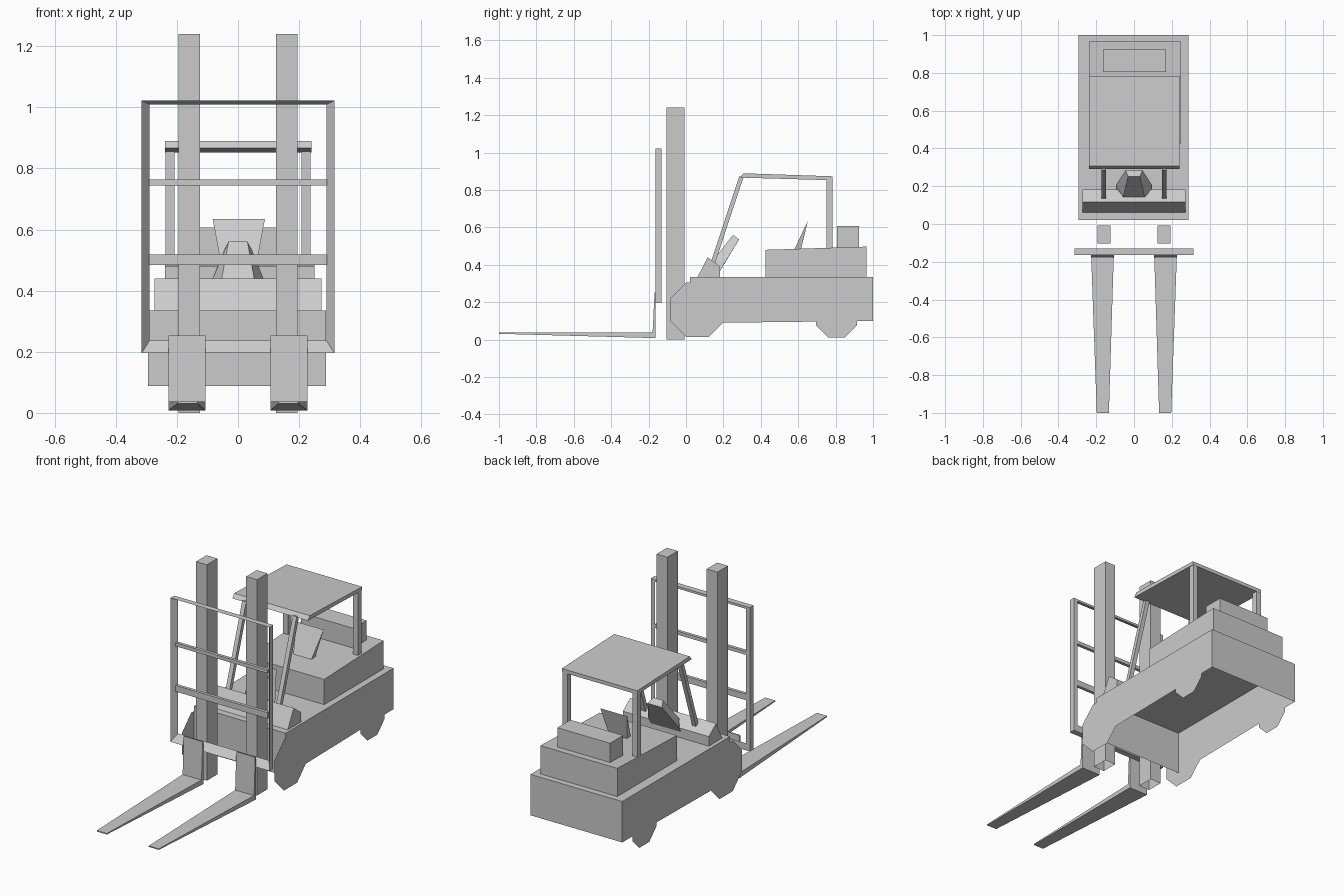
import bpy, bmesh, math

if "Cube" in bpy.data.objects:
    bpy.data.objects.remove(bpy.data.objects["Cube"])

gray = bpy.data.materials.new("plain gray")
gray.diffuse_color = (0.6, 0.6, 0.6, 1)
gray.use_nodes = True
gray.node_tree.nodes["Principled BSDF"].inputs["Base Color"].default_value = gray.diffuse_color


def make(name, verts, faces, fix=True):
    me = bpy.data.meshes.new(name)
    me.from_pydata(verts, [], faces)
    bm = bmesh.new()
    bm.from_mesh(me)
    if fix:
        bmesh.ops.recalc_face_normals(bm, faces=bm.faces[:])
    bm.to_mesh(me)
    bm.free()
    me.materials.append(gray)
    ob = bpy.data.objects.new(name, me)
    bpy.context.collection.objects.link(ob)
    return ob


def loft(name, a, b, cap_a=True, cap_b=True):
    """Skin between two rings of equal length."""
    n = len(a)
    faces = [(i, (i + 1) % n, n + (i + 1) % n, n + i) for i in range(n)]
    if cap_a:
        faces.append(tuple(range(n)))
    if cap_b:
        faces.append(tuple(range(n, 2 * n)))
    return make(name, list(a) + list(b), faces)


def rect(x0, x1, y0, y1, z):
    return [(x0, y0, z), (x1, y0, z), (x1, y1, z), (x0, y1, z)]


def box(name, x0, x1, y0, y1, z0, z1, open_bottom=False):
    return loft(name, rect(x0, x1, y0, y1, z0), rect(x0, x1, y0, y1, z1), not open_bottom)


def prism(name, profile, x0, x1, open_bottom=False):
    """Extrude a (y, z) profile along x; its first edge can be left open."""
    n = len(profile)
    verts = [(x, y, z) for x in (x0, x1) for y, z in profile]
    faces = [(i, (i + 1) % n, n + (i + 1) % n, n + i)
             for i in range(1 if open_bottom else 0, n)]
    faces += [tuple(range(n)), tuple(range(n, 2 * n))]
    return make(name, verts, faces)


# Chassis shell, open underneath
prism("chassis", [(.022, .088), (1, .1), (1, .335), (.022, .335)], -.295, .288, True)
# Engine cover with a slightly sloped top, and the block on it
prism("engine_cover", [(.425, .335), (.965, .335), (.965, .497), (.425, .48)], -.239, .25, True)
box("rear_block", -.165, .17, .806, .925, .485, .606, True)
# Dashboard ridge
prism("dashboard", [(.062, .335), (.183, .335), (.183, .39), (.116, .44)], -.273, .273, True)

# Steering console: narrow front, wider back
loft("steering_console",
     [(-.06, .135, .41), (.06, .135, .41), (.055, .15, .43),
      (.031, .252, .56), (-.031, .252, .56), (-.055, .15, .43)],
     [(-.095, .172, .35), (.095, .172, .35), (.095, .207, .41),
      (.045, .284, .535), (-.045, .284, .535), (-.095, .207, .41)])

# Seat back: wedge, wider at the top
make("seat_back",
     [(-.055, .58, .484), (.06, .58, .484), (.06, .615, .485), (-.055, .615, .485),
      (-.083, .652, .635), (.088, .652, .635)],
     [(0, 1, 5, 4), (2, 3, 4, 5), (1, 2, 5), (3, 0, 4), (0, 3, 2, 1)])

# Overhead guard roof
prism("guard_roof", [(.29, .866), (.783, .852), (.783, .873), (.307, .889)], -.239, .241)

for s, side in ((-1, "left"), (1, "right")):
    def span(a, b):
        return (min(s * a, s * b), max(s * a, s * b))

    # Guard posts
    x0, x1 = span(.207, .238)
    box("rear_post_" + side, x0, x1, .75, .782, .485, .86)
    x0, x1 = span(.148, .173)
    loft("front_post_" + side, rect(x0, x1, .128, .152, .40), rect(x0, x1, .285, .309, .872))

    # Mast rail
    x0, x1 = span(.125, .194)
    box("mast_" + side, x0, x1, -.104, -.009, 0, 1.24, True)

    # Fork: tapering blade and upright shank
    x0, x1 = span(.107, .227)
    t0, t1 = span(.133, .197)
    loft("fork_blade_" + side,
         [(x0, -.165, .008), (x1, -.165, .008), (x1, -.165, .037), (x0, -.165, .037)],
         [(t0, -1, .031), (t1, -1, .031), (t1, -1, .037), (t0, -1, .037)])
    prism("fork_shank_" + side,
          [(-.18, .008), (-.162, .008), (-.162, .253), (-.168, .253)], x0, x1)

    # Flat octagonal wheels lying on the chassis sides
    for end, y, z, r in (("front", .061, .159, .157), ("rear", .804, .121, .118)):
        ang = [math.pi / 8 + i * math.pi / 4 for i in range(8)]
        x = -.298 if s < 0 else .291
        ring = [(x, y + r * math.cos(a), z + r * math.sin(a)) for a in ang]
        face = tuple(range(8)) if s > 0 else tuple(reversed(range(8)))
        make(f"{end}_wheel_{side}", ring, [face], fix=False)


# Load backrest: frame with a bevelled inner side
def frame_ring(w, z0, z1, y):
    return [(-w, y, z0), (w, y, z0), (w, y, z1), (-w, y, z1)]


rings = (frame_ring(.315, .196, 1.022, -.164) + frame_ring(.315, .196, 1.022, -.13)
         + frame_ring(.289, .237, 1.009, -.13))
make("backrest_frame", rings,
     [(a * 4 + i, a * 4 + (i + 1) % 4, b * 4 + (i + 1) % 4, b * 4 + i)
      for a, b in ((0, 1), (1, 2), (2, 0)) for i in range(4)])
# Backrest cross bars
for i, (z0, z1) in enumerate(((.484, .519), (.744, .764))):
    box(f"backrest_bar_{i + 1}", -.292, .292, -.148, -.13, z0, z1)
